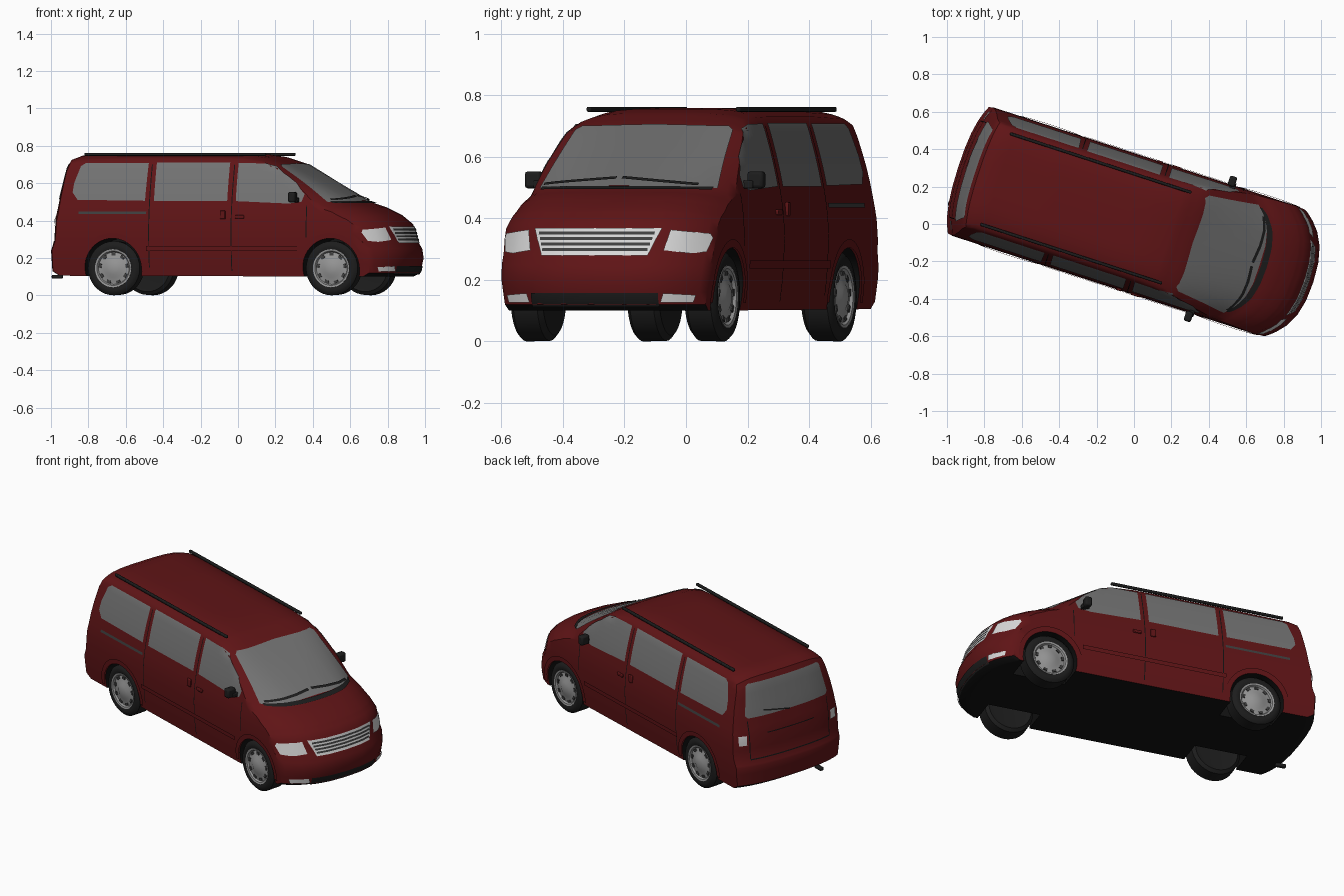
import bpy, bmesh, math
from mathutils import Vector, Matrix
from mathutils.bvhtree import BVHTree

if "Cube" in bpy.data.objects:
    bpy.data.objects.remove(bpy.data.objects["Cube"])

TURN = math.radians(-18)          # the van stands turned on the ground


def mat(name, r, g, b):
    m = bpy.data.materials.new(name)
    m.diffuse_color = (r, g, b, 1)
    m.use_nodes = True
    m.node_tree.nodes["Principled BSDF"].inputs["Base Color"].default_value = m.diffuse_color
    return m


RED = mat("dark red paint", .115, .007, .008)
BLACK = mat("black underside", .006, .006, .006)
GLASS = mat("grey glass", .17, .17, .17)
TYRE = mat("tyre rubber", .012, .012, .012)
ALLOY = mat("wheel alloy", .30, .30, .30)
LAMP = mat("lamp white", .68, .68, .68)
TRIM = mat("dark grey trim", .05, .05, .05)


def clamp(t):
    return max(0.0, min(1.0, t))


def make(name, bm, m, mirror=False, bevel=0):
    me = bpy.data.meshes.new(name)
    bm.to_mesh(me)
    ob = bpy.data.objects.new(name, me)
    bpy.context.collection.objects.link(ob)
    me.materials.append(m)
    ob.rotation_euler.z = TURN
    bpy.ops.object.select_all(action='DESELECT')
    ob.select_set(True)
    bpy.context.view_layer.objects.active = ob
    bpy.ops.object.shade_smooth_by_angle(angle=math.radians(38))
    if bevel:
        b = ob.modifiers.new("bevel", 'BEVEL')
        b.width, b.segments = bevel, 2
    if mirror:
        ob.modifiers.new("mirror", 'MIRROR').use_axis = (False, True, False)
    return ob


def cut(bm, axis, levels):
    no = Vector((0, 0, 0))
    no[axis] = 1
    for l in levels:
        bmesh.ops.bisect_plane(bm, geom=bm.verts[:] + bm.edges[:] + bm.faces[:],
                               plane_co=no * l, plane_no=no, dist=1e-4)


# half width of the body by height
WIDTH = [(.0, .335), (.1, .34), (.2, .353), (.34, .361), (.42, .356), (.5, .344),
         (.58, .328), (.70, .295), (.73, .275), (.80, .23)]


def half_width(z):
    for (a, wa), (b, wb) in zip(WIDTH, WIDTH[1:]):
        if z <= b:
            return wa + (wb - wa) * (z - a) / (b - a)
    return WIDTH[-1][1]


# body: side profile slab, sliced and then shaped
PROFILE = [(-.94, .105), (-.98, .13), (-.988, .24), (-.97, .29), (-.962, .42), (-.935, .54),
           (-.895, .69), (-.875, .73), (-.82, .75), (-.5, .758), (0, .758), (.12, .755),
           (.22, .741), (.32, .707), (.71, .50), (.80, .472), (.89, .428), (.95, .38),
           (.978, .285), (1.0, .25), (1.008, .2), (.99, .12), (.95, .10)]
bm = bmesh.new()
face = bm.faces.new([bm.verts.new((u, -1, z)) for u, z in PROFILE])
ext = bmesh.ops.extrude_face_region(bm, geom=[face])['geom']
bmesh.ops.translate(bm, vec=(0, 2, 0), verts=[g for g in ext if isinstance(g, bmesh.types.BMVert)])
cut(bm, 0, [-.92 + i * .08 for i in range(24)])
cut(bm, 2, [.16, .2, .25, .34, .42, .46, .5, .54, .58, .64, .7, .73])
cut(bm, 1, [s * k for k in (.3, .55, .75, .88, .95) for s in (-1, 1)] + [0])
for v in bm.verts:
    u, s, z = v.co
    z -= .028 * abs(s) ** 6 * clamp((z - .3) / .15)
    y = s * half_width(z)
    u -= clamp((u - .33) / .37) * (.5 * y ** 2 + 6 * y ** 4)
    u += clamp((-u - .6) / .35) * (.2 * y ** 2 + 2 * y ** 4)
    v.co = (u, y, z)
bmesh.ops.recalc_face_normals(bm, faces=bm.faces[:])
skin = BVHTree.FromBMesh(bm)
body = make("van_body", bm, RED)
body.data.materials.append(BLACK)

# wheel wells
AXLES, HUB_Z = (-.588, .637), .145
for u in AXLES:
    for s in (-1, 1):
        cb = bmesh.new()
        bmesh.ops.create_cone(cb, cap_ends=True, segments=40, radius1=.16, radius2=.16, depth=.3,
                              matrix=Matrix.Translation((u, s * .33, HUB_Z)) @ Matrix.Rotation(math.pi / 2, 4, 'X'))
        cutter = make("well_cutter", cb, BLACK)
        cutter.hide_render = True
        bpy.context.view_layer.update()
        mod = body.modifiers.new("well", 'BOOLEAN')
        mod.operation, mod.object = 'DIFFERENCE', cutter
        mod.solver = 'EXACT'
        bpy.context.view_layer.objects.active = body
        bpy.ops.object.modifier_apply(modifier=mod.name)
        bpy.data.objects.remove(cutter)
for p in body.data.polygons:
    c = p.center
    well = any(math.hypot(c.x - u, c.z - HUB_Z) < .1605 for u in AXLES) and abs(c.y) < .335
    p.material_index = 1 if p.normal.z < -.6 or well else 0
bpy.ops.object.select_all(action='DESELECT')
body.select_set(True)
bpy.context.view_layer.objects.active = body
bpy.ops.object.shade_smooth_by_angle(angle=math.radians(38))

# thin plates laid onto the body skin: 2D outlines projected from one direction
VIEWS = {'side': (lambda a, b: Vector((a, -2, b)), Vector((0, 1, 0)), (0, 2)),
         'front': (lambda a, b: Vector((2, a, b)), Vector((-1, 0, 0)), (1, 2)),
         'rear': (lambda a, b: Vector((-2, a, b)), Vector((1, 0, 0)), (1, 2))}


def plate(name, view, polys, m, off=.004, mirror=None):
    place, ray, axes = VIEWS[view]
    pb = bmesh.new()
    for poly in polys:
        pb.faces.new([pb.verts.new(place(a, b)) for a, b in poly])
    bmesh.ops.remove_doubles(pb, verts=pb.verts[:], dist=1e-5)
    for ax in axes:
        vals = [v.co[ax] for v in pb.verts]
        n = int((max(vals) - min(vals)) / .03)
        cut(pb, ax, [min(vals) + .03 * (i + .5) for i in range(n + 1)])
    for v in pb.verts:
        hit, no, _, _ = skin.ray_cast(v.co, ray)
        if hit is None:
            hit, no, _, _ = skin.find_nearest(v.co + ray * 1.2)
        v.co = hit + no * off
    for f in pb.faces:
        f.normal_update()
        if f.normal.dot(ray) > 0:
            f.normal_flip()
    return make(name, pb, m, mirror=(view == 'side') if mirror is None else mirror)


def rect(a, b, c, d):
    return [(a, b), (c, b), (c, d), (a, d)]


def bar(p, q, w):
    d = (Vector(q) - Vector(p)).normalized() * w / 2
    n = Vector((-d.y, d.x))
    return [tuple(Vector(p) - n), tuple(Vector(q) - n), tuple(Vector(q) + n), tuple(Vector(p) + n)]


# side glass
plate("rear_side_window", 'side', [[(-.79, .51), (-.41, .505), (-.405, .705), (-.76, .705), (-.785, .69),
                                    (-.815, .60), (-.82, .55)]], GLASS)
plate("middle_side_window", 'side', [rect(-.36, .503, .052, .708)], GLASS)
plate("front_side_window", 'side', [[(.10, .503), (.40, .49), (.47, .50), (.485, .54), (.43, .60), (.31, .688),
                                     (.25, .703), (.10, .706)]], GLASS)
# windscreen and rear glass
plate("windscreen", 'front', [[(-.302, .496), (0, .503), (.302, .496), (.268, .685), (.25, .697), (0, .703),
                               (-.25, .697), (-.268, .685)]], GLASS)
plate("rear_window", 'rear', [[(-.265, .515), (.265, .515), (.28, .53), (.25, .69), (.235, .70),
                               (-.235, .70), (-.25, .69), (-.28, .53)]], GLASS)
# cowl and wipers
plate("cowl", 'front', [rect(-.29, .489, .29, .499)], TYRE, .006)
plate("wipers", 'front', [bar((-.28, .505), (-.02, .524), .008), bar((0, .525), (.25, .503), .008)], TYRE, .01)
plate("rear_wiper", 'rear', [bar((0, .515), (.17, .545), .008)], TYRE, .008)

# grille, lamps and intake
plate("grille_frame", 'front', [[(-.18, .277), (.18, .277), (.215, .367), (-.215, .367)]], LAMP, .005)
plate("grille_gaps", 'front', [rect(-.178 - .006 * i, .291 + .018 * i, .178 + .006 * i, .301 + .018 * i)
                               for i in range(4)], TRIM, .008)
plate("headlamp", 'front', [[(.225, .295), (.30, .285), (.34, .29), (.352, .335), (.345, .35), (.24, .362)]],
      LAMP, .005, True)
plate("fog_lamp", 'front', [[(.22, .128), (.31, .128), (.318, .152), (.23, .158)]], LAMP, .007, True)
plate("lower_intake", 'front', [rect(-.215, .116, .215, .158)], TYRE, .004)
plate("tail_lamp", 'rear', [rect(.285, .365, .33, .42)], LAMP, .005, True)

# door seams, trims and wheel arch lips
plate("door_seams", 'side', [bar((-.385, .15), (-.385, .70), .005), bar((.078, .13), (.078, .70), .005),
                             bar((.50, .31), (.50, .48), .005)], BLACK, .002)
plate("tailgate_seams", 'rear', [rect(-.27, .275, .27, .281), bar((-.27, .281), (-.27, .5), .005),
                                 bar((.27, .281), (.27, .5), .005), rect(-.16, .415, .16, .42)], BLACK, .003)
plate("sliding_rail", 'side', [rect(-.78, .434, -.40, .449)], TRIM)
plate("rub_strip", 'side', [rect(-.40, .238, .45, .263)], RED, .008)
for n, u in zip(("rear", "front"), AXLES):
    ang = [math.radians(-6 + 192 * i / 24) for i in range(25)]
    ring = [[(u + r * math.cos(t), HUB_Z + r * math.sin(t)) for r, t in ((.16, a), (.188, a), (.188, b), (.16, b))]
            for a, b in zip(ang, ang[1:])]
    plate(n + "_arch_lip", 'side', ring, RED, .007)


def box(name, size, loc, m, bevel=0, mirror=True):
    b = bmesh.new()
    bmesh.ops.create_cube(b, size=1, matrix=Matrix.Translation(loc) @ Matrix.Diagonal((*size, 1)))
    return make(name, b, m, mirror, bevel)


# door handles, mirrors, roof rails, exhaust
box("front_door_handle", (.05, .012, .018), (.125, -.358, .42), RED, .004)
box("sliding_door_handle", (.03, .012, .045), (.03, -.358, .43), RED, .004)
box("mirror_arm", (.03, .05, .025), (.44, -.35, .51), TYRE, .004)
box("door_mirror", (.04, .055, .055), (.43, -.38, .525), TYRE, .01)
box("roof_rail", (1.02, .016, .016), (-.27, -.255, .754), TYRE, .005)
box("exhaust_tip", (.06, .025, .02), (-.95, -.2, .10), TYRE, .006, False)


def lathe(name, u, y0, prof, m):
    b = bmesh.new()
    vs = [b.verts.new((u, y0 - d, HUB_Z + r)) for d, r in prof]
    es = [b.edges.new(p) for p in zip(vs, vs[1:])]
    bmesh.ops.spin(b, geom=vs + es, cent=(u, y0, HUB_Z), axis=(0, 1, 0), angle=math.tau, steps=36)
    bmesh.ops.remove_doubles(b, verts=b.verts[:], dist=1e-5)
    bmesh.ops.recalc_face_normals(b, faces=b.faces[:])
    return make(name, b, m, True)


# wheels
for n, u in zip(("rear", "front"), AXLES):
    y0 = -.297
    lathe(n + "_tyre", u, y0, [(-.05, 0), (-.05, .10), (-.055, .125), (-.04, .143), (.04, .145), (.052, .133),
                               (.056, .115), (.05, .098), (.03, .095), (.03, 0)], TYRE)
    lathe(n + "_rim", u, y0, [(.03, .102), (.054, .102), (.052, .092), (.042, .086), (.048, .05), (.056, .034),
                              (.058, 0)], ALLOY)
    b = bmesh.new()
    for i in range(9):
        spot = Matrix.Translation((u, y0 - .046, HUB_Z)) @ Matrix.Rotation(math.tau * i / 9, 4, 'Y') \
            @ Matrix.Translation((0, 0, .076)) @ Matrix.Diagonal((.022, .006, .014, 1))
        bmesh.ops.create_cube(b, size=1, matrix=spot)
    make(n + "_rim_slots", b, TRIM, True)
